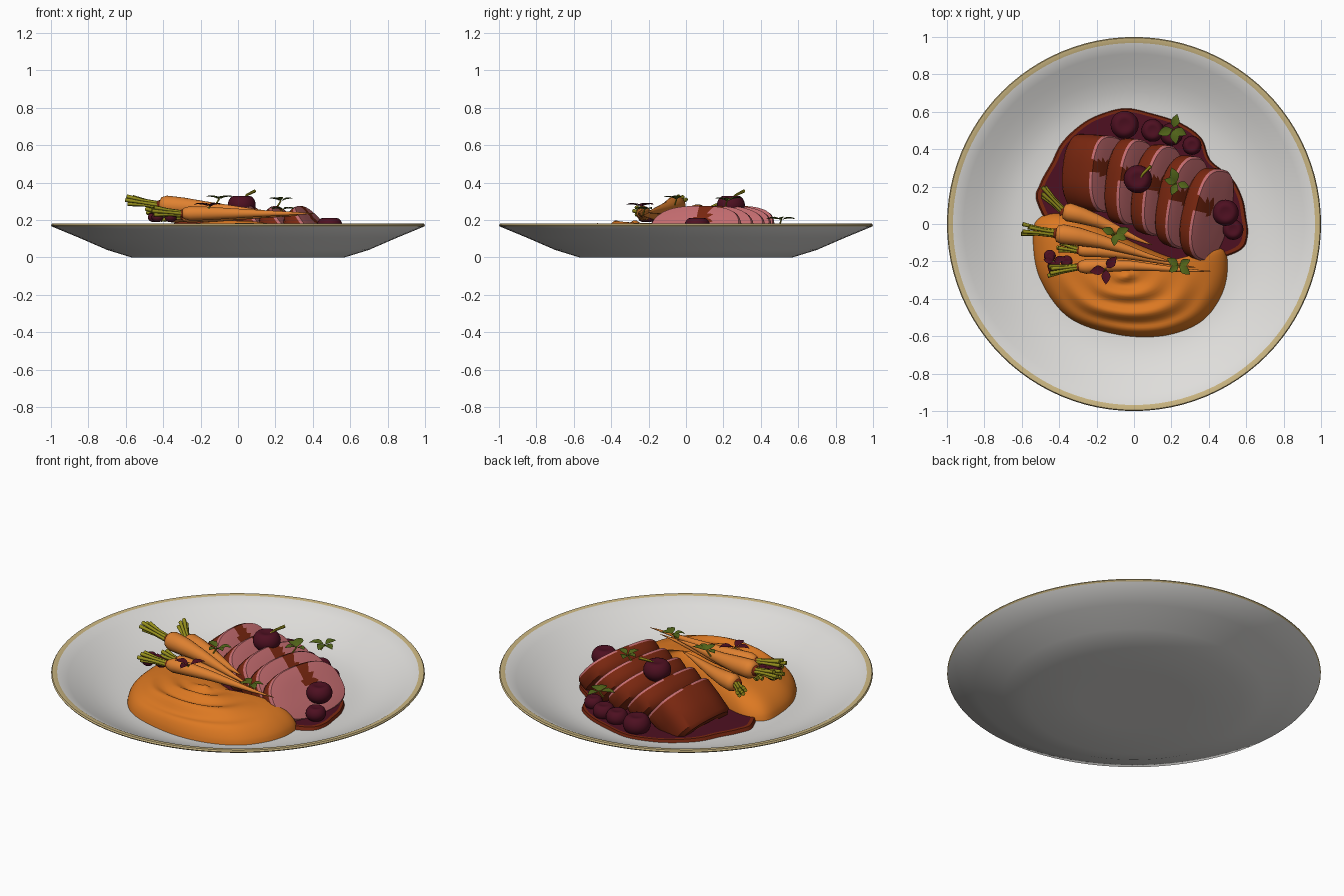
import bpy, math, random
from mathutils import Vector, Matrix

random.seed(4)
if "Cube" in bpy.data.objects:
    bpy.data.objects.remove(bpy.data.objects["Cube"])


def material(name, r, g, b):
    m = bpy.data.materials.new(name)
    m.use_nodes = True
    m.diffuse_color = (r, g, b, 1)
    bsdf = m.node_tree.nodes["Principled BSDF"]
    bsdf.inputs["Base Color"].default_value = (r, g, b, 1)
    bsdf.inputs["Roughness"].default_value = 0.6
    return m


WHITE = material("porcelain white", 0.74, 0.73, 0.71)
GOLD = material("rim gold", 0.6, 0.47, 0.22)
ORANGE = material("puree orange", 0.72, 0.19, 0.016)
CARROT = material("carrot orange", 0.74, 0.22, 0.03)
BROWN = material("roast brown", 0.19, 0.02, 0.005)
PINK = material("meat pink", 0.55, 0.15, 0.16)
MAROON = material("sauce maroon", 0.075, 0.005, 0.015)
GREEN = material("leaf green", 0.085, 0.13, 0.01)
OLIVE = material("stem olive", 0.31, 0.28, 0.012)


def make(name, verts, faces, mats, indices=None, angle=45):
    me = bpy.data.meshes.new(name)
    me.from_pydata([tuple(v) for v in verts], [], faces)
    for m in mats:
        me.materials.append(m)
    if indices:
        for p, i in zip(me.polygons, indices):
            p.material_index = i
    me.shade_smooth()
    me.set_sharp_from_angle(angle=math.radians(angle))
    ob = bpy.data.objects.new(name, me)
    bpy.context.collection.objects.link(ob)
    return ob


def loft(name, rings, mats, rule=None, caps=(True, True), angle=45):
    """Skin equal rings; rule(ring number, face centre) picks the material."""
    n = len(rings[0])
    verts = [Vector(v) for ring in rings for v in ring]
    faces, idx = [], []

    def add(face, i):
        faces.append(face)
        mid = sum((verts[k] for k in face), Vector()) / len(face)
        idx.append(rule(i, mid) if rule else 0)

    for i in range(len(rings) - 1):
        for j in range(n):
            k = (j + 1) % n
            add((i*n + j, i*n + k, i*n + n + k, i*n + n + j), i)
    last = len(rings) - 1
    if caps[0]:
        add(tuple(reversed(range(n))), 0)
    if caps[1]:
        add(tuple(range(last*n, last*n + n)), last)
    return make(name, verts, faces, mats, idx, angle)


def circle(r, z, n=96):
    return [(r*math.cos(2*math.pi*j/n), r*math.sin(2*math.pi*j/n), z) for j in range(n)]


def smooth_outline(pts, steps=8):
    """Closed Catmull-Rom curve through a few points."""
    out, n = [], len(pts)
    for i in range(n):
        a, b, c, d = (Vector(pts[(i + k) % n]) for k in (-1, 0, 1, 2))
        for s in range(steps):
            t = s / steps
            out.append(0.5*(2*b + (c - a)*t + (2*a - 5*b + 4*c - d)*t*t
                            + (3*b - a - 3*c + d)*t**3))
    return out


def mound(name, outline, centre, levels, height, mats, rule=None):
    c = Vector(centre)
    rings = []
    for t in levels:
        ring = []
        for p in outline:
            q = c + (p - c)*t
            ring.append((q.x, q.y, height(t, math.atan2(p.y - c.y, p.x - c.x))))
        rings.append(ring)
    return loft(name, rings, mats, rule, (False, True), 60)


def tube(name, pts, radii, mat, n=12):
    pts = [Vector(p) for p in pts]
    rings = []
    for i, (p, r) in enumerate(zip(pts, radii)):
        d = pts[min(i + 1, len(pts) - 1)] - pts[max(i - 1, 0)]
        q = d.to_track_quat('Z', 'Y')
        rings.append([p + q @ Vector(v) for v in circle(r, 0, n)])
    return loft(name, rings, [mat])


# Plate: one turned profile, gold on the lip
profile = [(0.3, 0), (0.57, 0), (0.7, 0.04), (0.85, 0.105), (0.995, 0.165), (1, 0.172),
           (0.995, 0.18), (0.968, 0.178), (0.91, 0.148), (0.85, 0.117), (0.78, 0.084),
           (0.71, 0.058), (0.64, 0.042), (0.56, 0.036), (0.3, 0.035)]
loft("plate", [circle(r, z) for r, z in profile], [WHITE, GOLD],
     lambda i, c: int(4 <= i <= 6))

# Sauce pool with a thin brown border
sauce_edge = smooth_outline([(-.05, .62), (.1, .59), (.25, .54), (.36, .46), (.41, .34), (.52, .25),
                             (.58, .14), (.6, .04), (.61, -.06), (.57, -.14), (.4, -.2), (.2, -.25),
                             (-.1, -.1), (-.4, -.05), (-.52, .12), (-.5, .22), (-.44, .33),
                             (-.39, .43), (-.3, .52), (-.2, .58)])
mound("sauce_pool", sauce_edge, (.05, .2), (1, .985, .95, .9, .5),
      lambda t, a: .035 if t == 1 else .055 + .008*(1 - t), [MAROON, BROWN],
      lambda i, c: int(i < 2))

# Puree swept into spiral ridges
puree_edge = smooth_outline([(-.54, -.1), (-.52, .02), (-.4, .06), (-.2, 0), (.05, -.12), (.3, -.2),
                             (.47, -.13), (.5, -.25), (.46, -.4), (.35, -.53), (.15, -.6),
                             (-.1, -.59), (-.35, -.5), (-.5, -.3)])


def puree_height(t, a):
    ripple = math.cos(2*math.pi*3.4*t + a*0.9) * 0.016 * min(1, 5*(1 - t))
    fade = max(0, -math.sin(a))
    return .033 + .15*(1 - t**4)**.6 + ripple*fade


mound("puree", puree_edge, (-.03, -.25), [1 - (i/30)**1.3 for i in range(30)],
      puree_height, [ORANGE])


# Leaning meat slices: brown crust, pink cut face, a streak of glaze over the top
def slice_of_meat(name, centre, half, up, thick, turn):
    spin = Matrix.Rotation(math.radians(turn), 3, 'Z') @ Matrix.Rotation(math.radians(-40), 3, 'Y')
    c = Vector(centre)
    shape = []
    for j in range(48):
        a = 2*math.pi*j/48
        ca, sa = math.cos(a), math.sin(a)
        bump = 1 + .025*math.sin(3*a + 9*c.x)
        shape.append((half*bump*math.copysign(abs(ca)**.8, ca), up*math.copysign(abs(sa)**.75, sa)))
    steps = [(-thick, .6), (-thick, .88), (-thick + .02, .98), (-thick/2, 1), (-.014, 1), (0, .96),
             (.004, .8), (.006, .6), (.007, .4), (.007, .15)]
    rings = []
    for x, s in steps:
        ring = [c + spin @ Vector((x, y*s, z*s)) for y, z in shape]
        rings.append([(v.x, v.y, max(v.z, .04)) for v in ring])

    def rule(i, mid):
        p = spin.inverted() @ (mid - c)
        glaze = p.z > .02 and abs(p.y - .03) < .04
        return int(i >= 4 and not glaze)
    return loft(name, rings, [BROWN, PINK], rule, angle=40)


cuts = [((-.13, .27, .165), .205, .22), ((.02, .22, .165), .23, .115), ((.16, .17, .165), .245, .11),
        ((.29, .11, .165), .25, .105), ((.42, .05, .165), .25, .1)]
for k, (c, half, thick) in enumerate(cuts):
    slice_of_meat(f"meat_slice_{k + 1}", c, half, .15, thick, -5 - 2*k)


# Cherries: squashed globes with a dimple
def cherry(name, x, y, z, r):
    rings = []
    for i in range(1, 16):
        a = math.pi*i/16
        dip = .35*r*max(0, 1 - (math.pi - a)/.7)
        rings.append([(x + px, y + py, z + pz) for px, py, pz in
                      circle(r*math.sin(a), -.85*r*math.cos(a) - dip, 28)])
    loft(name, rings, [MAROON], angle=80)


for k, c in enumerate([(-.05, .53, .09, .075), (.02, .24, .28, .075), (.49, .06, .165, .07),
                       (.53, -.03, .09, .055), (.1, .5, .08, .06), (.2, .48, .08, .06),
                       (.31, .42, .08, .05)]):
    cherry(f"cherry_{k + 1}", *c)
tube("cherry_stem", [(.03, .24, .31), (.05, .27, .335), (.09, .31, .355)], (.006, .007, .009), OLIVE, 8)


# Carrots with trimmed green tops
def carrot(name, head, tip, r, green_end):
    h, t = Vector(head), Vector(tip)
    profile = [(0, .45), (.015, .8), (.06, 1), (.2, .92), (.4, .7), (.6, .48), (.8, .26), (.93, .13), (1, .03)]
    pts = [h.lerp(t, s) + Vector((0, .012*math.sin(5*s), 0)) for s, _ in profile]
    tube(name, pts, [r*w*(1 + random.uniform(-.04, .04)) for _, w in profile], CARROT, 18)
    g = Vector(green_end)
    out = (g - h).normalized()
    tube(name + "_crown", [h - out*.008, h + out*.014], (r*.62, r*.4), BROWN)
    for k in range(6):
        a = 2*math.pi*k/6
        spread = Vector((.3*math.cos(a), .9*math.cos(a), .8*math.sin(a)))
        end = h.lerp(g, random.uniform(.75, 1)) + spread*.028
        mid = h.lerp(end, .5) + spread*.004
        tube(f"{name}_green_{k + 1}", [h + spread*r*.3, mid, end], (.009, .008, .011), OLIVE, 8)


carrot("carrot_back", (-.38, .07, .235), (.1, -.1, .23), .05, (-.51, .2, .265))
carrot("carrot_middle", (-.42, -.05, .28), (.2, -.19, .24), .052, (-.61, -.025, .31))
carrot("carrot_front", (-.3, -.23, .235), (.41, -.24, .235), .038, (-.47, -.255, .25))
carrot("carrot_thin", (-.3, -.14, .22), (.33, -.22, .225), .036, (-.42, -.11, .22))


# Herb sprigs: folded pointed leaves around a short stem
def sprig(name, centre, angles, length, mat, lift=.35):
    verts, faces = [], []
    c = Vector(centre)
    for deg in angles:
        a = math.radians(deg)
        out, side = Vector((math.cos(a), math.sin(a), 0)), Vector((-math.sin(a), math.cos(a), 0))
        size = length*random.uniform(.85, 1.1)
        base = len(verts)
        for s, w in ((.08, .03), (.3, .24), (.5, .3), (.75, .2), (1, .01)):
            spine = c + out*size*s + Vector((0, 0, size*(lift*s - .3*s*s)))
            edge = Vector((0, 0, size*w*.35))
            verts += [spine - side*size*w + edge, spine, spine + side*size*w + edge]
        for i in range(4):
            for j in range(2):
                q = base + 3*i + j
                faces.append((q, q + 1, q + 4, q + 3))
    make(name, verts, faces, [mat], angle=60)
    tube(name + "_stem", [c - Vector((.02, .01, .03)), c + Vector((0, 0, .004))], (.005, .004), OLIVE, 6)


sprig("herb_back", (.21, .51, .2), (75, 200, 335, 280), .085, GREEN)
sprig("herb_meat", (.23, .22, .3), (110, 165, 340, 245), .08, GREEN, .5)
sprig("herb_carrots", (-.1, -.05, .31), (20, 160, 265, 330), .075, GREEN, .5)
sprig("herb_puree", (.24, -.22, .255), (25, 150, 215, 320), .075, GREEN)
sprig("purple_herb_front", (-.15, -.24, .27), (50, 190, 270), .08, MAROON, .45)
sprig("purple_herb_left", (-.43, -.2, .23), (20, 120, 170, 250, 310), .06, MAROON)
for k, (x, y) in enumerate([(-.45, -.17), (-.43, -.225), (-.36, -.2)]):
    cherry(f"berry_{k + 1}", x, y, .215, .032)
